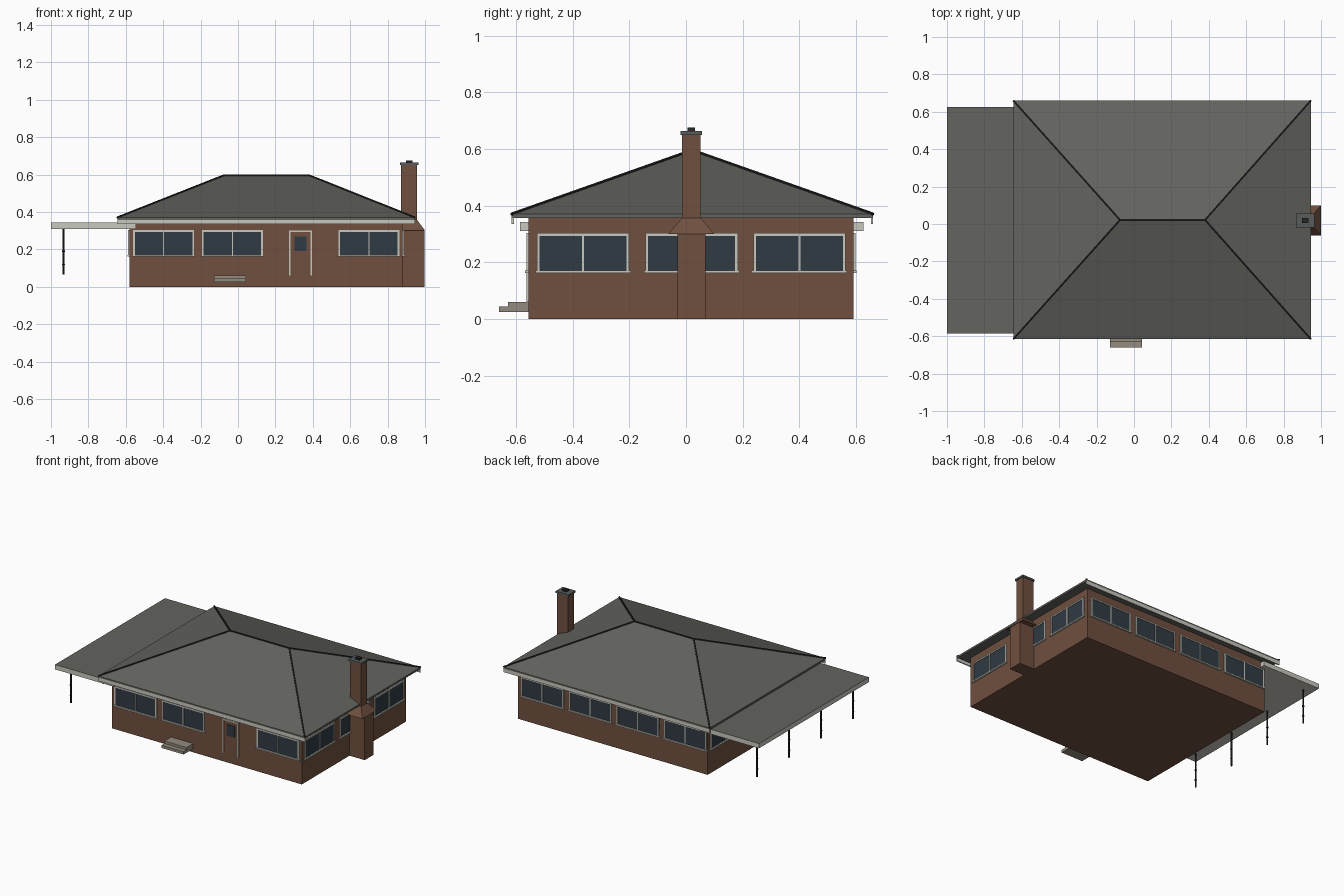
import bpy, bmesh, math
from mathutils import Matrix, Vector

if "Cube" in bpy.data.objects:
    bpy.data.objects.remove(bpy.data.objects["Cube"])


def material(name, r, g, b):
    m = bpy.data.materials.new(name)
    m.use_nodes = True
    m.diffuse_color = (r, g, b, 1)
    m.node_tree.nodes["Principled BSDF"].inputs["Base Color"].default_value = (r, g, b, 1)
    return m


BRICK = material("brown brick", .16, .079, .05)
ROOF = material("grey roofing", .125, .127, .112)
TRIM = material("pale trim", .59, .58, .52)
GLASS = material("dark glass", .03, .043, .057)
STONE = material("step stone", .29, .26, .21)
DARK = material("dark metal", .018, .019, .018)
CAP = material("chimney cap grey", .1, .108, .108)


def add_box(bm, x, y, z):
    """Axis-aligned box from three (low, high) ranges."""
    size = [b - a for a, b in (x, y, z)]
    mid = Vector([(a + b) / 2 for a, b in (x, y, z)])
    bmesh.ops.create_cube(bm, size=1, matrix=Matrix.Translation(mid) @ Matrix.Diagonal((*size, 1)))


def finish(bm, name, *mats):
    mesh = bpy.data.meshes.new(name)
    bmesh.ops.recalc_face_normals(bm, faces=bm.faces[:])
    bm.to_mesh(mesh)
    bm.free()
    for m in mats:
        mesh.materials.append(m)
    ob = bpy.data.objects.new(name, mesh)
    bpy.context.collection.objects.link(ob)
    return ob


def boxes(name, mat, *ranges):
    bm = bmesh.new()
    for r in ranges:
        add_box(bm, *r)
    return finish(bm, name, mat)


def frustum(name, mat, low, high):
    """Solid between two level rectangles, each given as (x range, y range, z)."""
    bm = bmesh.new()
    for (x0, x1), (y0, y1), z in (low, high):
        for x, y in ((x0, y0), (x1, y0), (x1, y1), (x0, y1)):
            bm.verts.new((x, y, z))
    bmesh.ops.convex_hull(bm, input=bm.verts[:])
    bmesh.ops.dissolve_limit(bm, angle_limit=.01, verts=bm.verts[:], edges=bm.edges[:])
    return finish(bm, name, mat)


# Brick body
WX, WY = (-.58, .88), (-.555, .59)
boxes("house_walls", BRICK, (WX, WY, (0, .362)))

# Hip roof on a thin eave slab
EX, EY, EZ = (-.645, .945), (-.615, .66), .37
boxes("eave_slab", ROOF, (EX, EY, (.357, EZ)))
ridge = [Vector((-.075, .022, .595)), Vector((.38, .022, .595))]
bm = bmesh.new()
for x in EX:
    for y in EY:
        bm.verts.new((x, y, EZ))
for p in ridge:
    bm.verts.new(p)
bmesh.ops.convex_hull(bm, input=bm.verts[:])
bmesh.ops.dissolve_limit(bm, angle_limit=.01, verts=bm.verts[:], edges=bm.edges[:])
finish(bm, "hip_roof", ROOF)

# Dark caps along the ridge and the four hips
lines = [(ridge[0], ridge[1])]
lines += [(p, Vector((x, y, EZ))) for p, x in zip(ridge, EX) for y in EY]
bm = bmesh.new()
for a, b in lines:
    turn = (b - a).to_track_quat('Z', 'Y').to_matrix().to_4x4()
    bmesh.ops.create_cone(bm, cap_ends=True, segments=6, radius1=.006, radius2=.006,
                          depth=(b - a).length, matrix=Matrix.Translation((a + b) / 2) @ turn)
finish(bm, "ridge_caps", DARK)

# Front and back fascia boards
boxes("fascia_boards", TRIM,
      (EX, (EY[0], EY[0] + .008), (.335, .36)),
      (EX, (EY[1] - .008, EY[1]), (.335, .36)))

# Windows: local x runs along the wall, local -y points outward
Z0, Z1, BAR = .165, .303, .009


def window(name, u, wall_distance, turns, width=.325):
    a, b, d = u - width / 2, u + width / 2, -wall_distance
    out = (d - .007, d + .002)
    parts = [((a, b), out, (Z1 - BAR, Z1)),
             ((a - .006, b + .006), (d - .012, d), (Z0 - .003, Z0 + .006))]
    for c in (a + BAR / 2, u, b - BAR / 2):
        w = BAR / 2 if c != u else .003
        parts.append(((c - w, c + w), out, (Z0, Z1)))
    spin = Matrix.Rotation(turns * math.pi / 2, 4, 'Z')
    frame = boxes(name + "_frame", TRIM, *parts)
    glass = boxes(name + "_glass", GLASS, ((a, b), (d - .003, d + .002), (Z0, Z1)))
    for ob in (frame, glass):
        ob.data.transform(spin)


for i, x in enumerate((-.398, -.03, .7)):
    window(f"front_window_{i + 1}", x, -WY[0], 0)
for i, y in enumerate((-.363, .02, .4)):
    window(f"right_side_window_{i + 1}", y, WX[1], 1)
    window(f"carport_side_window_{i + 1}", -y, -WX[0], 3)
for i, x in enumerate((.69, .322, -.045, -.41)):
    window(f"back_window_{i + 1}", -x, WY[1], 2)

# Front door with jambs, head and a small light
F = WY[0]
boxes("front_door", BRICK, ((.28, .39), (F - .003, F), (.06, .295)))
boxes("door_frame", TRIM,
      ((.274, .282), (F - .007, F), (.06, .3)),
      ((.387, .395), (F - .007, F), (.06, .3)),
      ((.274, .395), (F - .007, F), (.292, .3)))
boxes("door_glass", GLASS, ((.303, .366), (F - .006, F), (.19, .268)))

# Front steps
boxes("front_steps", STONE,
      ((-.127, .043), (-.66, F), (.025, .044)),
      ((-.127, .043), (-.628, F), (.044, .061)))

# Carport roof: grey on top, pale elsewhere
bm = bmesh.new()
add_box(bm, (-1, -.545), (-.585, .625), (.31, .343))
bm.normal_update()
for f in bm.faces:
    f.material_index = 1 if f.normal.z > .5 else 0
finish(bm, "carport_roof", TRIM, ROOF)

# Carport posts with small collars
for i in range(4):
    y = .55 - .352 * i
    bm = bmesh.new()
    for r, z0, z1 in ((.005, .065, .31), (.008, .115, .121), (.008, .187, .193)):
        bmesh.ops.create_cone(bm, cap_ends=True, segments=8, radius1=r, radius2=r, depth=z1 - z0,
                              matrix=Matrix.Translation((-.932, y, (z0 + z1) / 2)))
    finish(bm, f"carport_post_{i + 1}", DARK)

# Chimney: base, sloped shoulder, stack, cap and flue
boxes("chimney_base", BRICK, ((.875, .997), (-.03, .068), (0, .302)))
frustum("chimney_shoulder", BRICK,
        ((.875, 1), (-.062, .1), .3), ((.87, .958), (-.014, .052), .357))
boxes("chimney_stack", BRICK, ((.872, .958), (-.014, .052), (.34, .652)))
boxes("chimney_cap", CAP, ((.866, .964), (-.02, .057), (.65, .663)))
boxes("chimney_flue", DARK, ((.898, .932), (.006, .031), (.66, .676)))
